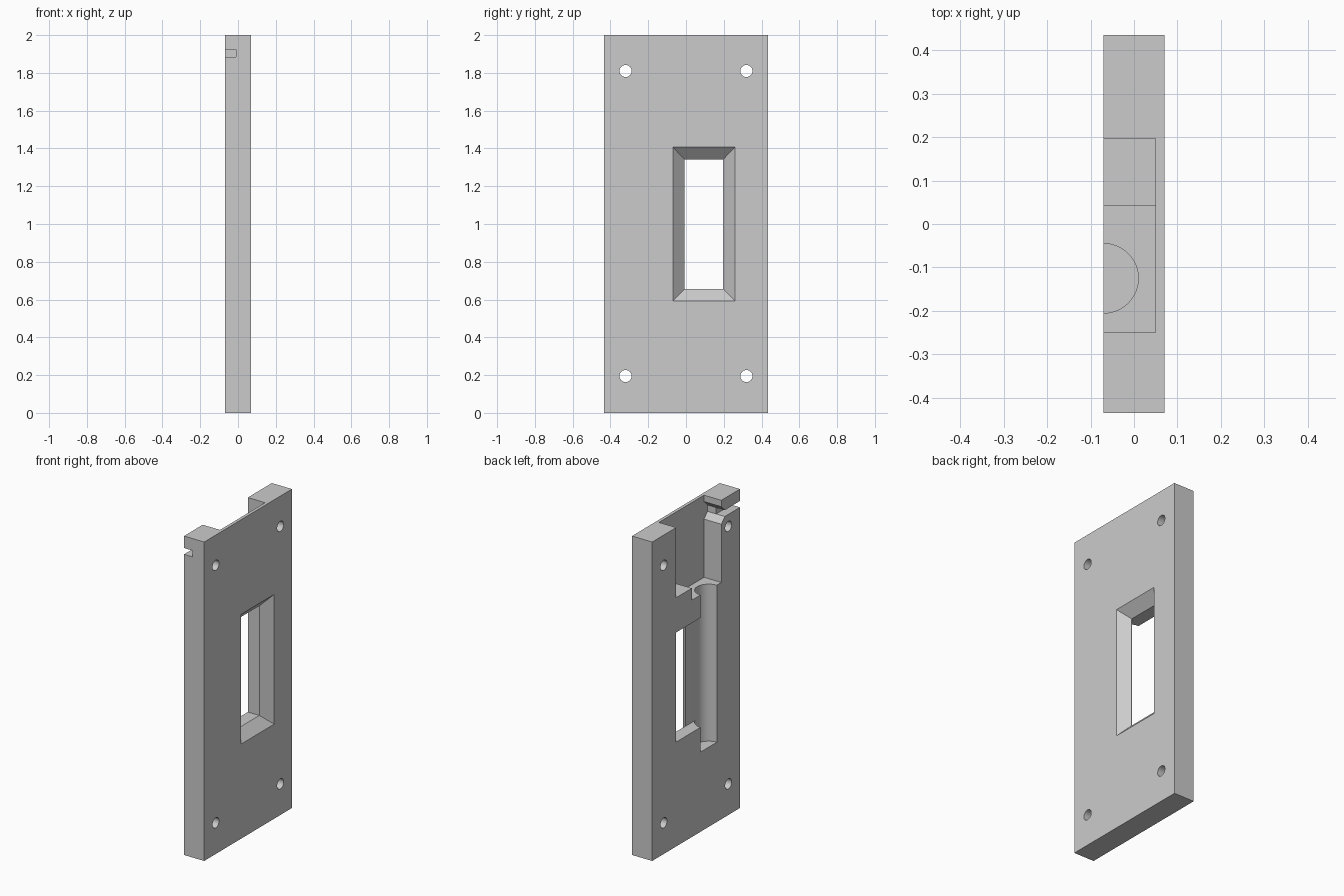
import bpy
import bmesh
from math import pi
from mathutils import Matrix

cube = bpy.data.objects.get("Cube")
if cube:
    bpy.data.objects.remove(cube, do_unlink=True)

grey = bpy.data.materials.new("plain grey")
grey.use_nodes = True
colour = (0.6, 0.6, 0.6, 1)
grey.diffuse_color = colour
grey.node_tree.nodes["Principled BSDF"].inputs["Base Color"].default_value = colour


def make_object(name, bm):
    bmesh.ops.recalc_face_normals(bm, faces=bm.faces[:])
    mesh = bpy.data.meshes.new(name)
    bm.to_mesh(mesh)
    bm.free()
    mesh.materials.append(grey)
    ob = bpy.data.objects.new(name, mesh)
    bpy.context.collection.objects.link(ob)
    return ob


def loft(name, x0, profile0, x1, profile1):
    """Solid between two (y, z) profiles with matching points."""
    bm = bmesh.new()
    a = [bm.verts.new((x0, y, z)) for y, z in profile0]
    b = [bm.verts.new((x1, y, z)) for y, z in profile1]
    bm.faces.new(a)
    bm.faces.new(b)
    for i in range(len(a)):
        j = (i + 1) % len(a)
        bm.faces.new((a[i], a[j], b[j], b[i]))
    return make_object(name, bm)


def rect(y0, y1, z0, z1):
    return [(y0, z0), (y1, z0), (y1, z1), (y0, z1)]


def box(name, x0, x1, *bounds):
    return loft(name, x0, rect(*bounds), x1, rect(*bounds))


def cylinder(name, radius, length, centre, rotation, sides):
    bm = bmesh.new()
    bmesh.ops.create_cone(bm, cap_ends=True, segments=sides, radius1=radius,
                          radius2=radius, depth=length,
                          matrix=Matrix.Translation(centre) @ rotation)
    return make_object(name, bm)


# Plate
plate = box("mounting_plate", -0.07, 0.07, -0.435, 0.435, 0, 2)
cutters = []

# Stepped pocket, open at the top, with a funnel leading to the side slot
pocket = [(0.197, 2.1), (0.197, 1.56), (0.042, 1.56), (0.042, 1.485),
          (-0.25, 1.485), (-0.25, 1.85), (-0.285, 1.885), (-0.285, 1.925),
          (-0.25, 1.96), (-0.25, 2.1)]
cutters.append(loft("pocket_cutter", -0.1, pocket, 0.05, pocket))
cutters.append(box("slot_cutter", -0.1, -0.01, -0.5, -0.27, 1.885, 1.925))

# Half-round channel below the pocket
cutters.append(cylinder("channel_cutter", 0.08, 1.02, (-0.07, -0.125, 1.01),
                        Matrix.Identity(4), 64))

# Window: recess behind, opening through, sloped frame in front
cutters.append(box("recess_cutter", -0.1, 0.008, -0.125, 0.197, 0.655, 1.342))
cutters.append(box("window_cutter", -0.1, 0.1, -0.008, 0.197, 0.655, 1.342))
cutters.append(loft("frame_cutter", 0.01, rect(-0.008, 0.197, 0.655, 1.342),
                    0.07 + 0.006, rect(-0.075, 0.265, 0.587, 1.413)))

# Screw holes in the four corners
for y in (-0.32, 0.32):
    for z in (0.195, 1.81):
        cutters.append(cylinder("hole_cutter", 0.032, 0.3, (0, y, z),
                                Matrix.Rotation(pi / 2, 4, "Y"), 32))

# Apply the cuts and remove the cutters
bpy.ops.object.select_all(action="DESELECT")
bpy.context.view_layer.objects.active = plate
plate.select_set(True)
for cutter in cutters:
    cutter.hide_render = True
    cut = plate.modifiers.new("cut", "BOOLEAN")
    cut.operation = "DIFFERENCE"
    cut.solver = "EXACT"
    cut.object = cutter
    bpy.ops.object.modifier_apply(modifier=cut.name)
    bpy.data.objects.remove(cutter, do_unlink=True)

bpy.ops.object.shade_smooth_by_angle(angle=pi / 6)
